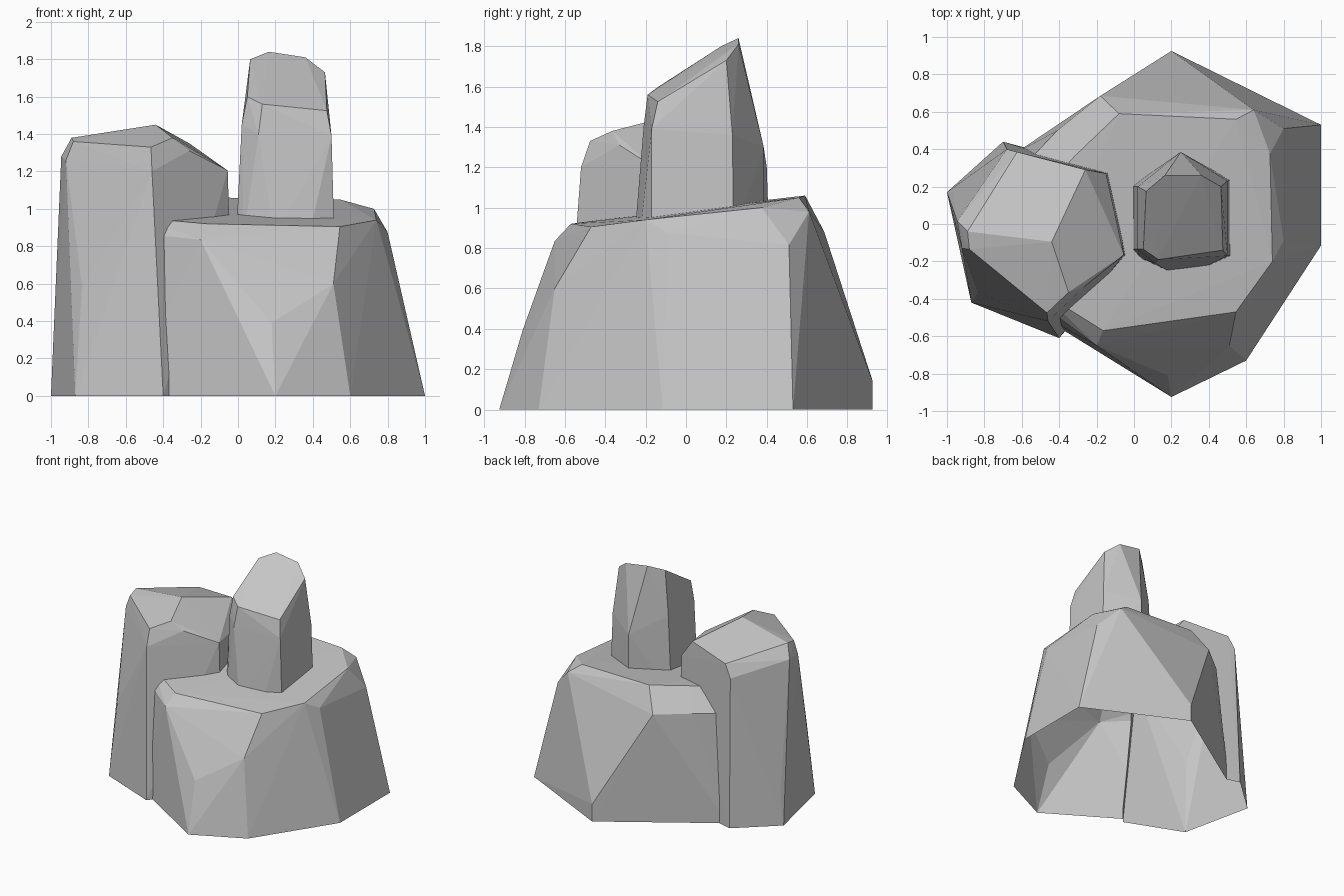
import bpy
import bmesh

# Remove the default object only
default_cube = bpy.data.objects.get("Cube")
if default_cube:
    bpy.data.objects.remove(default_cube, do_unlink=True)

# One flat stone colour
STONE = (.56, .56, .56, 1)
stone = bpy.data.materials.new("grey stone")
stone.use_nodes = True
stone.diffuse_color = STONE
shader = next(n for n in stone.node_tree.nodes if n.type == 'BSDF_PRINCIPLED')
shader.inputs["Base Color"].default_value = STONE
shader.inputs["Roughness"].default_value = .9


def chiselled_rock(name, *rings):
    """Make a faceted convex rock wrapped around rings of corner points."""
    mesh = bpy.data.meshes.new(name)
    bm = bmesh.new()
    for ring in rings:
        for corner in ring:
            bm.verts.new(corner)
    hull = bmesh.ops.convex_hull(bm, input=bm.verts[:])
    leftover = {e for e in hull["geom_interior"] + hull["geom_unused"]
                if isinstance(e, bmesh.types.BMVert) and e.is_valid}
    bmesh.ops.delete(bm, geom=list(leftover), context='VERTS')
    bmesh.ops.recalc_face_normals(bm, faces=bm.faces[:])
    bm.to_mesh(mesh)
    bm.free()
    mesh.materials.append(stone)
    rock = bpy.data.objects.new(name, mesh)
    bpy.context.scene.collection.objects.link(rock)
    return rock


def footprint(*outline):
    """Lift a flat outline to a ring of corners on the ground."""
    return [(x, y, 0) for x, y in outline]


# Broad boulder: footprint, shoulder, then the gently tilted top
boulder = chiselled_rock(
    "rock_formation",
    footprint((.2, -.925), (.6, -.73), (1, -.115), (1, .53), (.2, .925),
              (-.64, .375), (-.6, -.43)),
    [(.2, .925, .14), (.18, -.81, .39), (.51, -.65, .6), (-.2, -.65, .835),
     (-.55, -.39, .87), (.8, -.09, .875), (.8, .51, .815), (.64, .61, .98),
     (-.18, .685, .88), (-.41, .5, .88), (-.6, .3, .86)],
    [(-.165, -.57, .92), (.545, -.47, .905), (.74, -.2, .94),
     (.727, .375, 1), (.545, .56, 1.05), (-.08, .59, 1.06),
     (-.315, .365, 1.03), (-.55, .1, .99), (-.5, -.36, .95)],
)

# Tall side block: footprint, upper wall, then the sloping cap
side_block = chiselled_rock(
    "side_block",
    footprint((-1, .17), (-.87, -.42), (-.4, -.61), (-.02, -.17),
              (-.1, .28), (-.7, .44)),
    [(-.97, .17, .27), (-.834, -.365, .585), (-.945, .015, 1.28),
     (-.92, -.13, 1.26), (-.46, -.52, 1.2), (-.68, .4, 1.2),
     (-.15, .27, 1.2), (-.055, -.165, 1.205)],
    [(-.89, -.04, 1.38), (-.88, -.135, 1.36), (-.465, -.475, 1.33),
     (-.35, -.365, 1.38), (-.26, -.33, 1.31), (-.44, -.095, 1.45),
     (-.26, .29, 1.35), (-.625, .385, 1.3)],
)

# Narrow spire: buried foot, upper wall, then the slanted tip
spire = chiselled_rock(
    "spire",
    [(-.01, -.135, .85), (.03, -.18, .85), (.19, -.255, .85),
     (.38, -.23, .85), (.515, -.17, .85), (.515, .235, .85),
     (.25, .385, .85), (-.01, .205, .85)],
    [(.02, -.135, 1.45), (.11, -.21, 1.4), (.5, -.17, 1.39),
     (.5, .23, 1.36), (.25, .385, 1.3), (.02, .2, 1.45)],
    [(.05, -.135, 1.6), (.13, -.19, 1.56), (.475, -.14, 1.525),
     (.465, .2, 1.73), (.36, .26, 1.81), (.165, .26, 1.84),
     (.065, .175, 1.8)],
)

# Fuse the rocks into one shell
for part in (side_block, spire):
    union = boulder.modifiers.new("fuse " + part.name, 'BOOLEAN')
    union.operation = 'UNION'
    union.solver = 'EXACT'
    union.object = part
bpy.context.view_layer.update()
depsgraph = bpy.context.evaluated_depsgraph_get()
fused = bpy.data.meshes.new_from_object(boulder.evaluated_get(depsgraph))
boulder.modifiers.clear()
boulder.data = fused
for part in (side_block, spire):
    bpy.data.objects.remove(part, do_unlink=True)

# Open the underside
bm = bmesh.new()
bm.from_mesh(fused)
underside = [f for f in bm.faces if max(v.co.z for v in f.verts) < .001]
bmesh.ops.delete(bm, geom=underside, context='FACES')
for face in bm.faces:
    face.smooth = False
    face.material_index = 0
bm.to_mesh(fused)
bm.free()
